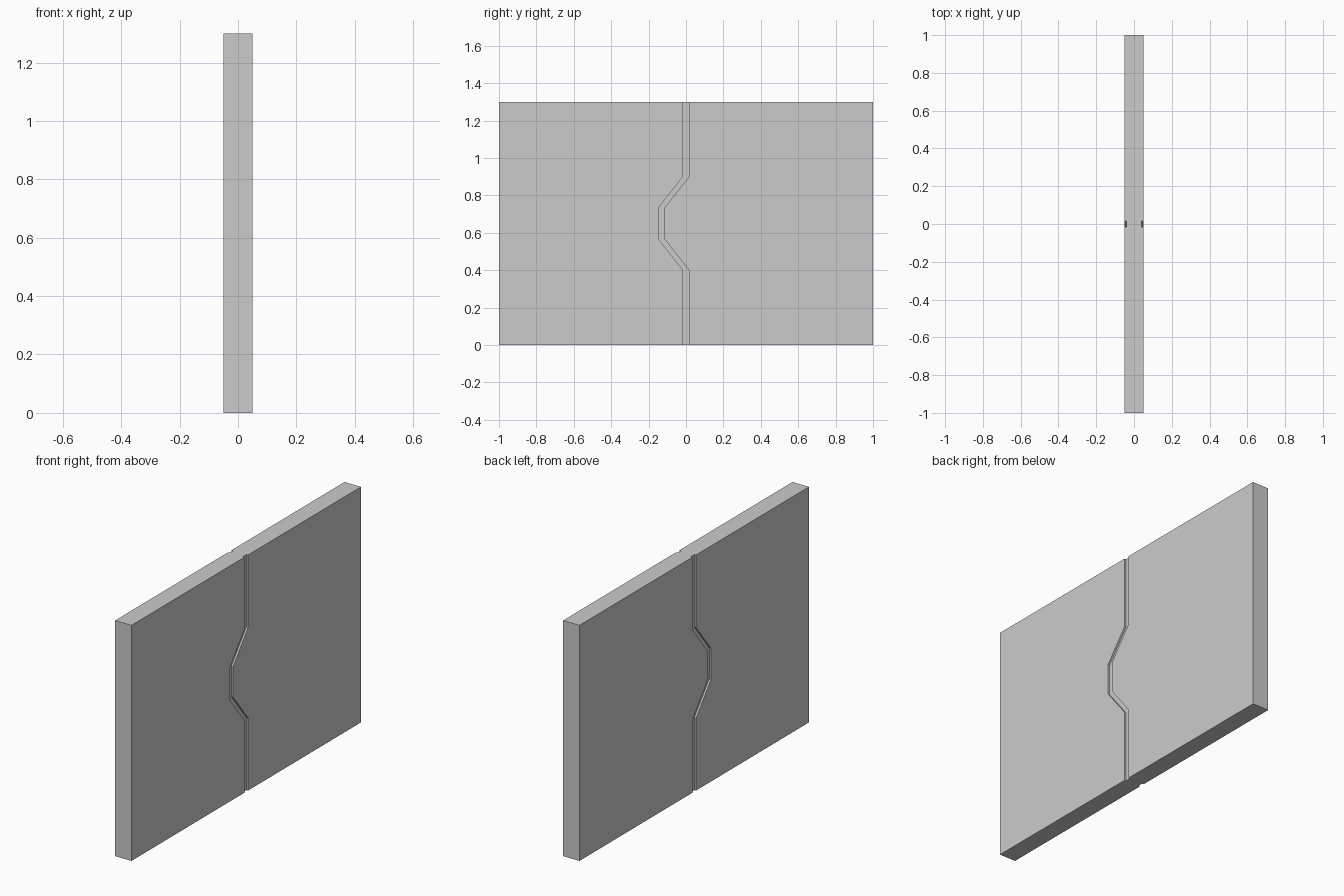
import bpy, bmesh

if "Cube" in bpy.data.objects:
    bpy.data.objects.remove(bpy.data.objects["Cube"])

THICK, WIDTH, HEIGHT = 0.1, 2.0, 1.3
HALF_GAP, DEPTH = 0.016, 0.01

# centre line of the groove as (y, z)
PATH = [(0, -0.1), (0, 0.4), (-0.13, 0.565), (-0.13, 0.735), (0, 0.9), (0, 1.4)]


def prism(name, outline, x0, x1):
    """Extrude a (y, z) outline along x."""
    bm = bmesh.new()
    face = bm.faces.new([bm.verts.new((x0, y, z)) for y, z in outline])
    ext = bmesh.ops.extrude_face_region(bm, geom=[face])
    verts = [v for v in ext["geom"] if isinstance(v, bmesh.types.BMVert)]
    bmesh.ops.translate(bm, verts=verts, vec=(x1 - x0, 0, 0))
    bmesh.ops.recalc_face_normals(bm, faces=bm.faces)
    mesh = bpy.data.meshes.new(name)
    bm.to_mesh(mesh)
    bm.free()
    obj = bpy.data.objects.new(name, mesh)
    bpy.context.collection.objects.link(obj)
    return obj


# main slab
w = WIDTH / 2
slab = prism("door_slab", [(-w, 0), (w, 0), (w, HEIGHT), (-w, HEIGHT)],
             -THICK / 2, THICK / 2)

# seam groove cut into both broad faces
groove = ([(y + HALF_GAP, z) for y, z in PATH]
          + [(y - HALF_GAP, z) for y, z in reversed(PATH)])
for side, name in ((1, "right_groove_cutter"), (-1, "left_groove_cutter")):
    cutter = prism(name, groove, side * (THICK / 2 - DEPTH), side * (THICK / 2 + 0.05))
    cutter.hide_render = True
    cutter.hide_set(True)
    cut = slab.modifiers.new(name, 'BOOLEAN')
    cut.operation = 'DIFFERENCE'
    cut.solver = 'EXACT'
    cut.object = cutter
